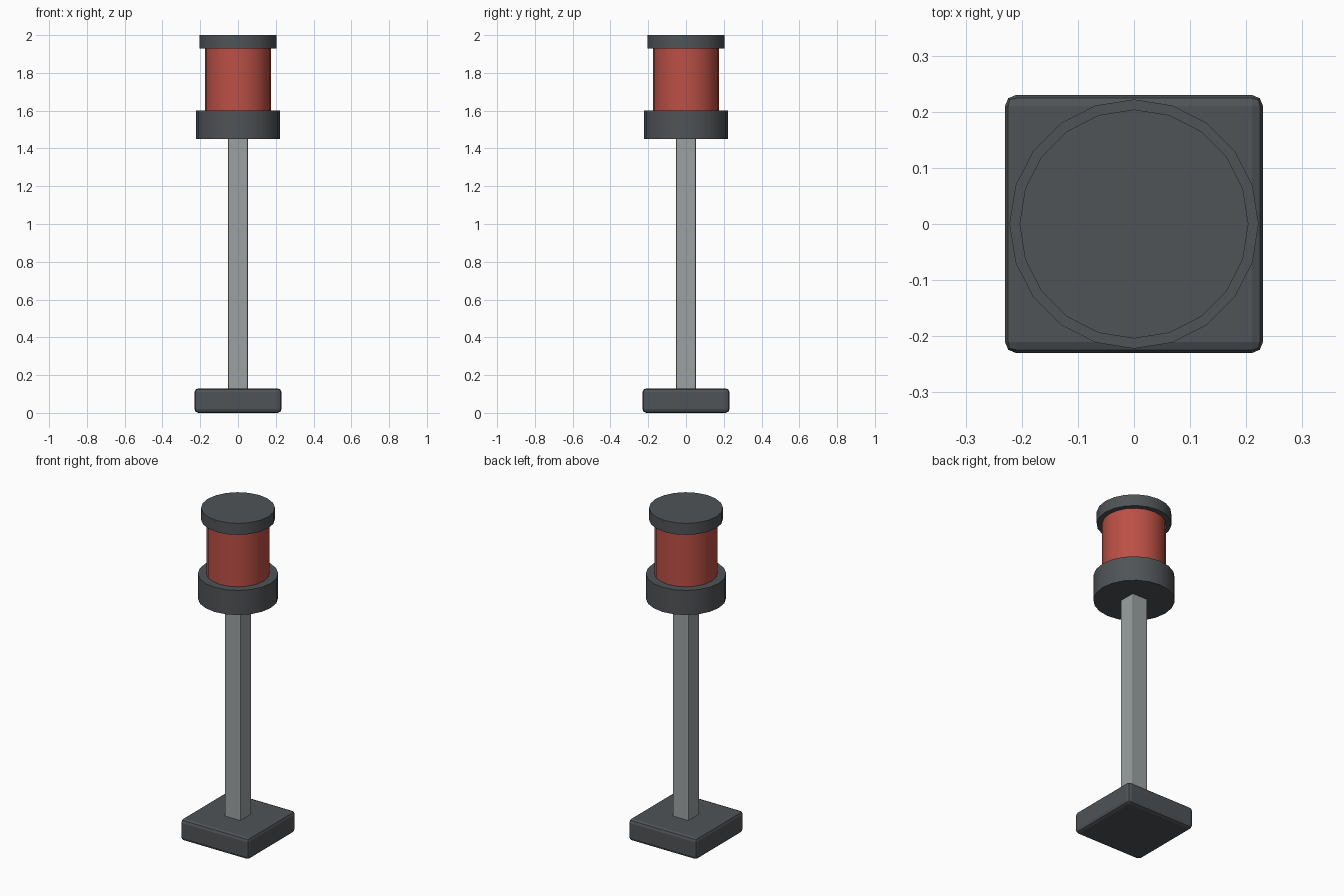
import bpy
import math

default = bpy.data.objects.get("Cube")
if default:
    bpy.data.objects.remove(default, do_unlink=True)


def make_material(name, rgb):
    mat = bpy.data.materials.new(name)
    mat.use_nodes = True
    colour = (*rgb, 1)
    mat.diffuse_color = colour
    mat.node_tree.nodes["Principled BSDF"].inputs["Base Color"].default_value = colour
    return mat


dark = make_material("dark grey", (0.08, 0.087, 0.095))
steel = make_material("steel grey", (0.33, 0.36, 0.36))
red = make_material("lamp red", (0.5, 0.08, 0.06))


def box(name, width, bottom, top, bevel, mat):
    bpy.ops.mesh.primitive_cube_add(size=1, location=(0, 0, (bottom + top) / 2))
    obj = bpy.context.object
    obj.name = name
    obj.scale = (width, width, top - bottom)
    bpy.ops.object.transform_apply(location=False, rotation=False, scale=True)
    mod = obj.modifiers.new("rounded edges", "BEVEL")
    mod.width = bevel
    mod.segments = 2
    obj.data.materials.append(mat)


def drum(name, radius, bottom, top, mat):
    bpy.ops.mesh.primitive_cylinder_add(
        vertices=20, radius=radius, depth=top - bottom,
        location=(0, 0, (bottom + top) / 2))
    obj = bpy.context.object
    obj.name = name
    obj.data.materials.append(mat)
    bpy.ops.object.shade_smooth_by_angle(angle=math.radians(35))


# Foot and post
box("base_plate", 0.46, 0, 0.13, 0.02, dark)
box("post", 0.107, 0.12, 1.46, 0.008, steel)

# Lamp head
drum("lamp_collar", 0.222, 1.45, 1.6, dark)
drum("lamp_lens", 0.174, 1.6, 1.93, red)
drum("lamp_cap", 0.204, 1.93, 2.0, dark)
